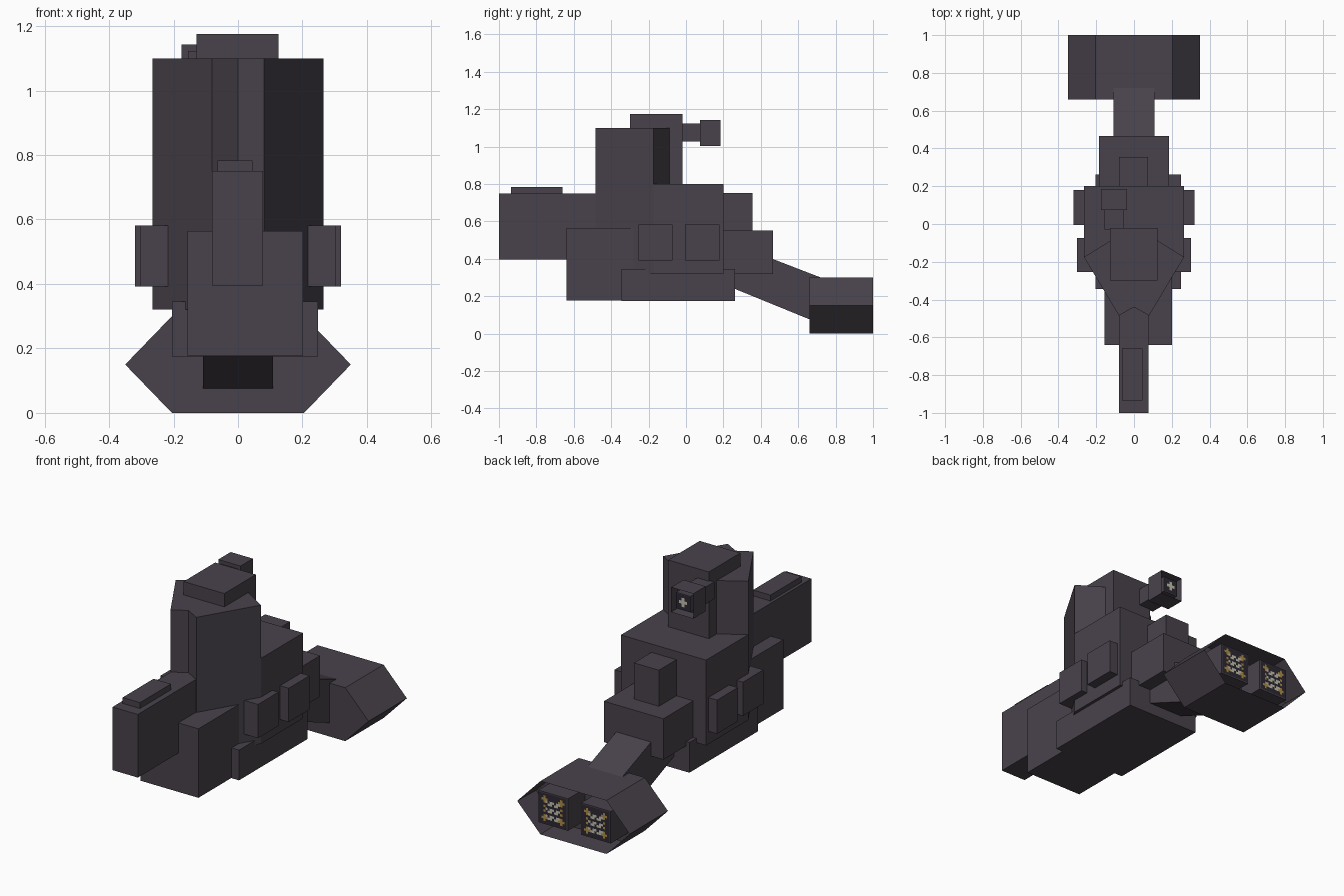
import bpy
import bmesh
from mathutils import Vector

cube = bpy.data.objects.get("Cube")
if cube:
    bpy.data.objects.remove(cube, do_unlink=True)


def material(name, rgb):
    mat = bpy.data.materials.new(name)
    mat.use_nodes = True
    mat.diffuse_color = (*rgb, 1)
    mat.node_tree.nodes["Principled BSDF"].inputs["Base Color"].default_value = (*rgb, 1)
    return mat


HULL = material("hull_grey", (0.066, 0.055, 0.071))
DARK = material("panel_dark", (0.025, 0.022, 0.032))
GOLD = material("light_gold", (0.42, 0.27, 0.06))
PALE = material("light_cream", (0.55, 0.53, 0.42))


def finish(name, bm, mats=(HULL,)):
    mesh = bpy.data.meshes.new(name)
    bm.to_mesh(mesh)
    bm.free()
    for mat in mats:
        mesh.materials.append(mat)
    obj = bpy.data.objects.new(name, mesh)
    bpy.context.collection.objects.link(obj)
    return obj


def prism(name, points, axis, low, high, recess=0):
    """Extrude a flat outline along an axis; recess hollows the far end."""
    place = {"x": lambda a, b: (low, a, b),
             "y": lambda a, b: (a, low, b),
             "z": lambda a, b: (a, b, low)}[axis]
    step = Vector([(high - low) * (axis == k) for k in "xyz"])
    bm = bmesh.new()
    base = bm.faces.new([bm.verts.new(place(a, b)) for a, b in points])
    new = bmesh.ops.extrude_face_region(bm, geom=[base], use_keep_orig=True)["geom"]
    bmesh.ops.translate(bm, vec=step, verts=[v for v in new if isinstance(v, bmesh.types.BMVert)])
    bmesh.ops.recalc_face_normals(bm, faces=bm.faces)
    if recess:
        cap = [f for f in new if isinstance(f, bmesh.types.BMFace)
               and f.normal.dot(step) > 0.9 * step.length]
        bmesh.ops.inset_region(bm, faces=cap, thickness=0.006)
        bmesh.ops.translate(bm, vec=-step.normalized() * recess, verts=cap[0].verts)
    return finish(name, bm)


def box(name, x, y, z, recess=0):
    outline = [(x[0], z[0]), (x[1], z[0]), (x[1], z[1]), (x[0], z[1])]
    return prism(name, outline, "y", y[0], y[1], recess)


def mirrored(half):
    """Complete an outline given from the front centre round the +x side."""
    return half + [(-x, y) for x, y in reversed(half) if x]


def light_panel(name, cx, y, cz, size, cells, rule):
    """Thin rear-facing plate divided into cells coloured by a rule."""
    bm = bmesh.new()
    s = size / cells
    for i in range(cells):
        for j in range(cells):
            x, z = cx - size / 2 + i * s, cz - size / 2 + j * s
            face = bm.faces.new([bm.verts.new((x + a * s, y, z + b * s))
                                 for a, b in ((0, 0), (0, 1), (1, 1), (1, 0))])
            face.material_index = rule(i - cells // 2, j - cells // 2)
    bmesh.ops.remove_doubles(bm, verts=bm.verts, dist=0.0001)
    finish(name, bm, (DARK, GOLD, PALE))


# Hull with notched prow, and the tower standing on it
prow = [(0, -0.44), (0.08, -0.485), (0.265, -0.175)]
prism("main_hull", mirrored(prow + [(0.265, 0.2)]), "z", 0.32, 0.8)
prism("tower", mirrored(prow + [(0.12, -0.085), (0, -0.03)]), "z", 0.8, 1.1)
box("bridge", (-0.128, 0.125), (-0.3, -0.02), (0.8, 1.175))

# Forward gun block and keel
box("nose", (-0.08, 0.077), (-1, -0.3), (0.395, 0.75))
box("nose_plate", (-0.063, 0.045), (-0.935, -0.66), (0.75, 0.783))
box("lower_hull", (-0.157, 0.202), (-0.64, 0.2), (0.177, 0.565))
box("keel", (-0.205, 0.248), (-0.345, 0.263), (0.175, 0.345))

# Side pods on both sides
for label, reach, y in (("front", 0.303, (-0.255, -0.073)), ("rear", 0.319, (-0.005, 0.18))):
    for side, s in (("left", 1), ("right", -1)):
        box(f"{label}_pod_{side}", sorted((s * 0.2, s * reach)), y, (0.392, 0.582))

# Rear blocks and sloping neck
box("rear_block", (-0.185, 0.185), (0.2, 0.465), (0.32, 0.55))
box("rear_turret", (-0.08, 0.075), (0.2, 0.355), (0.55, 0.753))
prism("neck", [(0.22, 0.256), (0.7, 0.06), (0.78, 0.277), (0.3, 0.462)], "x", -0.108, 0.108)

# Engine: open six-sided shell with two thrusters inside
shell = [(0.205, 0), (0.35, 0.15), (0.205, 0.3)]
prism("engine_shell", shell + [(-x, z) for x, z in reversed(shell)], "y", 0.66, 1, 0.16)


def thruster_rule(i, j):
    a, b = abs(i), abs(j)
    if (a == 4 and b in (3, 4, 5)) or (b == 4 and a in (3, 5)) or (a == 4 and (i + j) % 2):
        return 1
    if a <= 3 and b <= 4 and (i * 2 + j * j + i * j) % 3 != 1:
        return 2
    return 0


for side, s in (("left", 1), ("right", -1)):
    x = s * 0.133
    box(f"thruster_{side}", (x - 0.092, x + 0.092), (0.8, 0.99), (0.06, 0.24))
    light_panel(f"thruster_light_{side}", x, 0.993, 0.15, 0.17, 13, thruster_rule)

# Rear lookout on a stem behind the bridge
box("lookout_stem", (-0.155, -0.055), (-0.03, 0.08), (1.027, 1.123))
box("lookout_housing", (-0.175, -0.037), (0.075, 0.185), (1.003, 1.143), 0.05)
box("lookout_core", (-0.151, -0.061), (0.13, 0.175), (1.028, 1.118))
light_panel("lookout_light", -0.106, 0.178, 1.073, 0.085, 5,
            lambda i, j: 2 if abs(i) + abs(j) <= 1 else 0)
